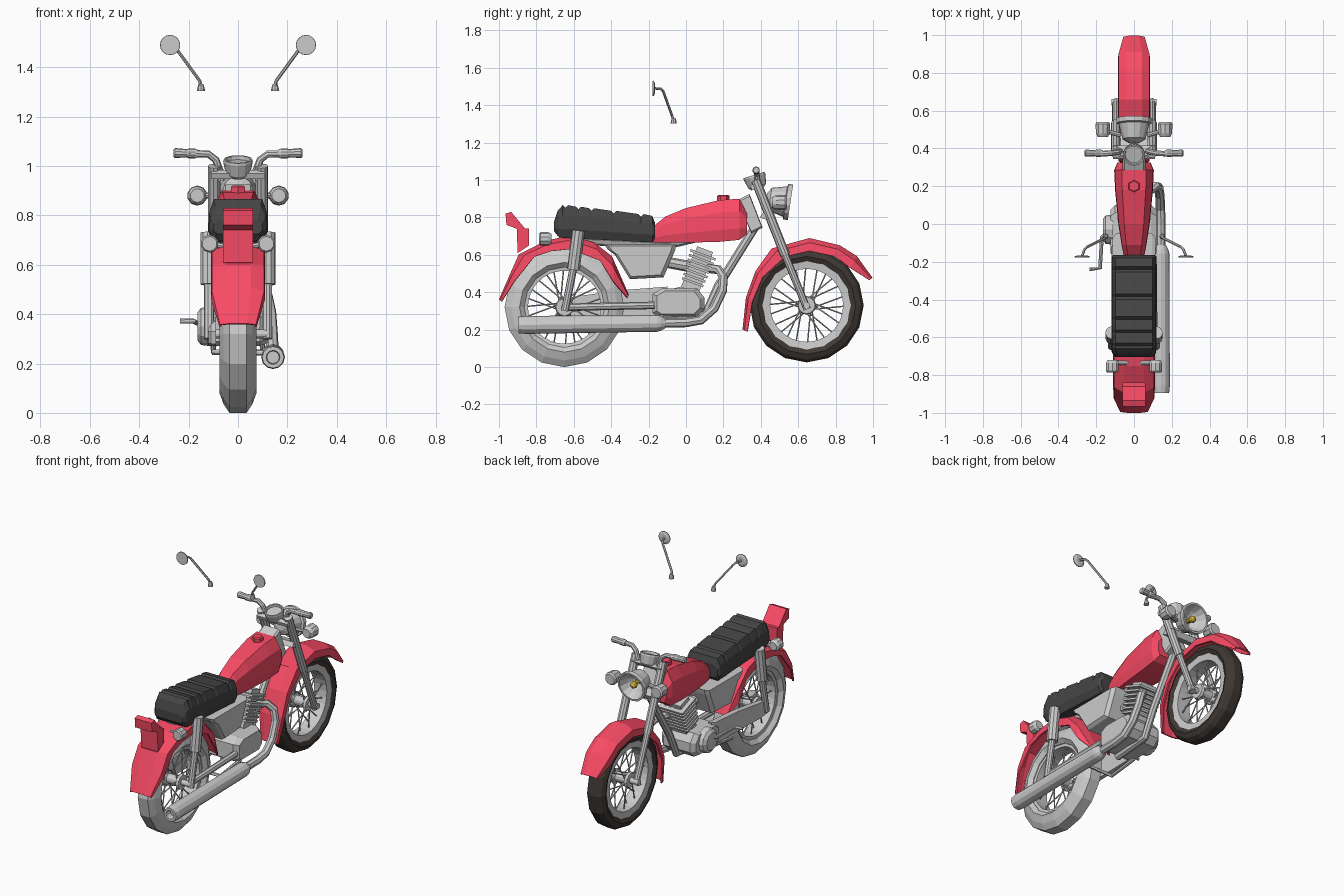
import bpy, bmesh, math
from mathutils import Vector as V

if "Cube" in bpy.data.objects:
    bpy.data.objects.remove(bpy.data.objects["Cube"])


def material(name, rgb):
    m = bpy.data.materials.new(name)
    m.diffuse_color = (*rgb, 1)
    m.use_nodes = True
    m.node_tree.nodes["Principled BSDF"].inputs["Base Color"].default_value = m.diffuse_color
    return m


RED = material("red paint", (0.95, 0.07, 0.13))
BLACK = material("black vinyl", (0.06, 0.06, 0.06))
RUBBER = material("dark rubber", (0.05, 0.04, 0.035))
YELLOW = material("yellow bulb", (0.75, 0.5, 0.05))


def add(bm, rings, close=True, loop=False):
    vs = [[bm.verts.new(p) for p in r] for r in rings]
    n, m = len(vs), len(vs[0])
    for i in range(n if loop else n - 1):
        a, b = vs[i], vs[(i + 1) % n]
        for j in range(m if close else m - 1):
            k = (j + 1) % m
            bm.faces.new((a[j], a[k], b[k], b[j]))
    if close and not loop:
        bm.faces.new(vs[0])
        bm.faces.new(vs[-1])


def done(name, bm, mat=None):
    bmesh.ops.recalc_face_normals(bm, faces=bm.faces[:])
    me = bpy.data.meshes.new(name)
    bm.to_mesh(me)
    bm.free()
    ob = bpy.data.objects.new(name, me)
    bpy.context.collection.objects.link(ob)
    if mat:
        me.materials.append(mat)
    return ob


def loft(name, rings, mat=None, close=True, loop=False):
    bm = bmesh.new()
    add(bm, rings, close, loop)
    return done(name, bm, mat)


def circle(c, u, v, r, n):
    return [c + (u * math.cos(i * math.tau / n) + v * math.sin(i * math.tau / n)) * r for i in range(n)]


def lathe(name, origin, axis, profile, n=12, mat=None, loop=False):
    """Turned part: profile is (distance along axis, radius)."""
    o, a = V(origin), V(axis).normalized()
    u = a.cross(V((1, 0, 0)) if abs(a.x) < 0.9 else V((0, 1, 0))).normalized()
    return loft(name, [circle(o + a * d, u, a.cross(u), r, n) for d, r in profile], mat, loop=loop)


def tube_rings(pts, r, n):
    pts = [V(p) for p in pts]
    u, rings = None, []
    for i, p in enumerate(pts):
        t = (pts[min(i + 1, len(pts) - 1)] - pts[max(i - 1, 0)]).normalized()
        u = t.orthogonal() if u is None else u - t * u.dot(t)
        u.normalize()
        rings.append(circle(p, u, t.cross(u), r, n))
    return rings


def tube(name, pts, r, n=8, mat=None):
    return loft(name, tube_rings(pts, r, n), mat)


def prism(name, pts, sections, mat=None):
    """Side outline (y, z) stacked across x; sections are (x, scale)."""
    cy = sum(p[0] for p in pts) / len(pts)
    cz = sum(p[1] for p in pts) / len(pts)
    return loft(name, [[(x, cy + (y - cy) * s, cz + (z - cz) * s) for y, z in pts] for x, s in sections], mat)


def section(y, zb, zt, w, top):
    h = zt - zb
    half = [(0.85 * w, zb), (w, zb + 0.28 * h), (0.97 * w, zb + 0.7 * h), (top * w, zt)]
    return [(x, y, z) for x, z in half] + [(-x, y, z) for x, z in reversed(half)]


def wheel(side, y, z, tyre, mat):
    lathe(side + "_tyre", (0, y, z), (1, 0, 0), tyre + [(-x, r) for x, r in reversed(tyre)], 16, mat, True)
    lathe(side + "_rim", (0, y, z), (1, 0, 0), [(-.052, .245), (-.045, .195), (.045, .195), (.052, .245)], 32, None, True)
    lathe(side + "_hub", (0, y, z), (1, 0, 0), [(-.12, .018), (-.06, .018), (-.06, .045), (-.045, .05), (-.035, .03),
                                               (.035, .03), (.045, .05), (.06, .045), (.06, .018), (.12, .018)], 12)
    bm = bmesh.new()
    for i in range(24):
        a = i * math.tau / 24
        b = a + (0.5 if i // 2 % 2 else -0.5)
        s = .04 if i % 2 else -.04
        add(bm, tube_rings([(s, y + .04 * math.cos(a), z + .04 * math.sin(a)),
                            (s * .3, y + .2 * math.cos(b), z + .2 * math.sin(b))], .004, 5))
    done(side + "_spokes", bm)


def fender(name, outer, lower, w):
    rings, n = [], len(outer)
    for i, ((yo, zo), (yl, zl)) in enumerate(zip(outer, lower)):
        k = w * (0.68 if i in (0, n - 1) else 1)
        ym, zm = yo * .65 + yl * .35, zo * .65 + zl * .35
        half = [(k, yl, zl), (k * .97, ym, zm), (k * .5, yo, zo)]
        rings.append(half + [(-x, a, b) for x, a, b in reversed(half)])
    ob = loft(name, rings, RED, close=False)
    mod = ob.modifiers.new("thickness", "SOLIDIFY")
    mod.thickness, mod.offset = .01, 0


# wheels and fenders
wheel("front", .645, .33, [(-.05, .235), (-.063, .262), (-.05, .29), (-.025, .305)], RUBBER)
wheel("rear", -.65, .32, [(-.052, .215), (-.075, .24), (-.058, .285), (-.035, .32)], None)
fender("front_fender",
       [(.307, .2), (.325, .37), (.375, .51), (.46, .63), (.66, .685), (.82, .647), (.91, .59), (.993, .475)],
       [(.33, .19), (.355, .35), (.41, .48), (.53, .59), (.66, .62), (.8, .59), (.877, .53), (.98, .465)], .08)
fender("rear_fender",
       [(-.995, .36), (-.93, .51), (-.89, .6), (-.75, .67), (-.62, .7), (-.49, .66), (-.4, .59), (-.31, .385)],
       [(-.985, .35), (-.915, .46), (-.81, .59), (-.72, .62), (-.62, .63), (-.46, .57), (-.385, .45), (-.315, .37)], .105)
prism("tail_light", [(-.965, .82), (-.935, .83), (-.86, .74), (-.84, .74), (-.84, .65), (-.9, .61), (-.905, .74), (-.96, .76)],
      [(-.06, 1), (.06, 1)], RED)

# ribbed seat
seat = [section(-.705, .725, .78, .1, .8), section(-.685, .7, .838, .115, .8)]
for y in (-.645, -.575, -.505, -.385, -.24):
    zt, zb = .865 - (y + .64) * .117, .69 - (y + .64) * .05
    for dy, drop in ((-.014, 0), (0, .014), (.014, 0)):
        seat.append(section(y + dy, zb, zt - drop, .12, .82))
seat += [section(-.18, .667, .808, .12, .82), section(-.165, .69, .77, .11, .8)]
loft("seat", seat, BLACK)

# fuel tank and cap
loft("fuel_tank", [section(*s, .62) for s in (
    (-.18, .67, .73, .045), (-.165, .665, .76, .055), (-.11, .665, .805, .066), (0, .665, .85, .083),
    (.18, .67, .893, .1), (.285, .68, .9, .105), (.325, .71, .83, .088))], RED)
lathe("fuel_cap", (0, .2, .88), (0, 0, 1), [(0, .033), (.035, .033), (.04, .026)], 6, RED)

# frame
prism("steering_head", [(.27, .89), (.34, .925), (.41, .745), (.35, .715)], [(-.06, .9), (-.05, 1), (.05, 1), (.06, .9)])
tube("frame_down_tube", [(0, .37, .75), (0, .17, .43), (0, .1, .28), (0, -.15, .26)], .023)
tube("frame_backbone", [(0, .32, .76), (0, -.1, .66), (0, -.68, .69)], .03)
prism("side_cover", [(-.435, .655), (-.05, .655), (-.06, .62), (-.12, .48), (-.3, .47), (-.38, .6), (-.42, .63)],
      [(-.115, .88), (-.095, 1), (.095, 1), (.115, .88)])
prism("chain_case", [(-.1, .43), (-.1, .28), (-.6, .27), (-.68, .28), (-.69, .33), (-.64, .37), (-.36, .41)],
      [(-.12, .93), (-.11, 1), (-.09, 1)])
tube("swing_arm", [(.1, -.17, .33), (.105, -.65, .32)], .02)

# engine
prism("crankcase", [(-.18, .29), (-.18, .39), (-.13, .42), (.06, .42), (.1, .37), (.1, .31), (.06, .27), (-.15, .27)],
      [(-.125, .82), (-.1, 1), (.09, 1), (.12, .82)])
lathe("clutch_cover", (-.11, -.03, .35), (-1, 0, 0), [(0, .08), (.04, .075), (.055, .055)], 12)
up, fwd, base = V((0, .35, .94)).normalized(), V((0, .94, -.35)).normalized(), V((0, .02, .41))
bm = bmesh.new()


def slab(a, b, hx, hy):
    add(bm, [[base + up * d + fwd * (hy * sy) + V((hx * sx, 0, 0)) for sx, sy in ((1, 1), (-1, 1), (-1, -1), (1, -1))]
             for d in (a, b)])


slab(0, .21, .055, .05)
slab(.2, .235, .06, .045)
for i in range(7):
    slab(.04 + i * .026, .053 + i * .026, .075 + .002 * i, .06 + .002 * i)
done("cylinder_fins", bm)
tube("carburettor", [(0, .06, .53), (0, -.1, .56)], .03)
tube("kick_pedal", [(-.13, -.03, .36), (-.17, -.07, .365), (-.18, -.235, .372), (-.235, -.24, .372)], .01)
tube("centre_stand", [(-.1, -.12, .27), (-.1, -.32, .245), (.1, -.32, .245), (.1, -.12, .27)], .012)

# exhaust
lathe("muffler", (.142, -.895, .225), (0, 1, .012),
      [(.04, .025), (0, .028), (0, .044), (.04, .048), (.74, .045), (.76, .04), (.785, .026)], 12)
tube("exhaust_pipe", [(.142, -.12, .236), (.142, 0, .238), (.14, .08, .252), (.137, .15, .315), (.13, .195, .41),
                      (.115, .2, .48), (.08, .175, .52), (.03, .1, .53)], .025)

# front end
prism("upper_clamp", [(.34, .97), (.36, .985), (.42, .97), (.4, .945), (.35, .945)], [(-.11, .9), (.11, .9)])
prism("lower_clamp", [(.39, .8), (.41, .83), (.48, .81), (.46, .775)], [(-.11, .9), (.11, .9)])
lathe("gauge", (0, .385, .955), (0, -.3, 1), [(0, .035), (.015, .05), (.065, .06), (.075, .058), (.075, .05), (.06, .047)], 12)
lathe("headlight", (0, .43, .9), (0, 1, -.15),
      [(0, .03), (.02, .062), (.1, .082), (.105, .096), (.13, .096), (.13, .084), (.08, .06), (.045, .025)], 14)
lathe("bulb", (0, .47, .894), (0, 1, -.15), [(0, .012), (.04, .014), (.055, .022), (.075, .018), (.085, .008)], 8, YELLOW)

# paired parts
for s, side in ((-1, "left_"), (1, "right_")):
    top, mid, axle = V((s * .096, .372, 1.0)), V((s * .096, .53, .6)), V((s * .096, .64, .33))
    tube(side + "fork_upper", [top, mid], .026, 10)
    tube(side + "fork_lower", [mid, axle + V((0, .008, -.02))], .02, 10)
    tube(side + "shock_upper", [(s * .118, -.575, .73), (s * .118, -.602, .52)], .034, 10)
    tube(side + "shock_lower", [(s * .118, -.602, .53), (s * .118, -.648, .3)], .021, 10)
    tube(side + "handlebar", [(s * .07, .385, .94), (s * .073, .385, .98), (s * .09, .38, 1.025), (s * .12, .375, 1.048), (s * .2, .37, 1.05)], .015)
    lathe(side + "grip", (s * .165, .375, 1.05), (s, 0, .03), [(0, .017), (.01, .02), (.035, .02), (.04, .017), (.09, .02), (.096, .015)], 10)
    lathe(side + "front_signal", (s * .165, .46, .88), (0, 1, 0), [(0, .028), (.02, .038), (.07, .041), (.08, .033)], 10)
    tube(side + "front_signal_stem", [(s * .07, .47, .88), (s * .14, .49, .88)], .012)
    lathe(side + "rear_signal", (s * .115, -.785, .685), (0, 1, 0), [(0, .03), (.008, .036), (.05, .036), (.065, .026)], 10)
    tube(side + "rear_signal_stem", [(s * .03, -.735, .67), (s * .11, -.735, .685)], .012)
    # mirrors stand free above the bike
    tube(side + "mirror_stem", [(s * .15, -.068, 1.32), (s * .155, -.075, 1.345), (s * .25, -.122, 1.475),
                                (s * .262, -.135, 1.488), (s * .275, -.17, 1.49)], .007, 6)
    lathe(side + "mirror_foot", (s * .15, -.066, 1.303), (0, 0, 1), [(0, .016), (.012, .015), (.03, .009)], 8)
    lathe(side + "mirror", (s * .275, -.178, 1.49), (0, 1, 0), [(0, .04), (.006, .041), (.012, .025)], 16)
